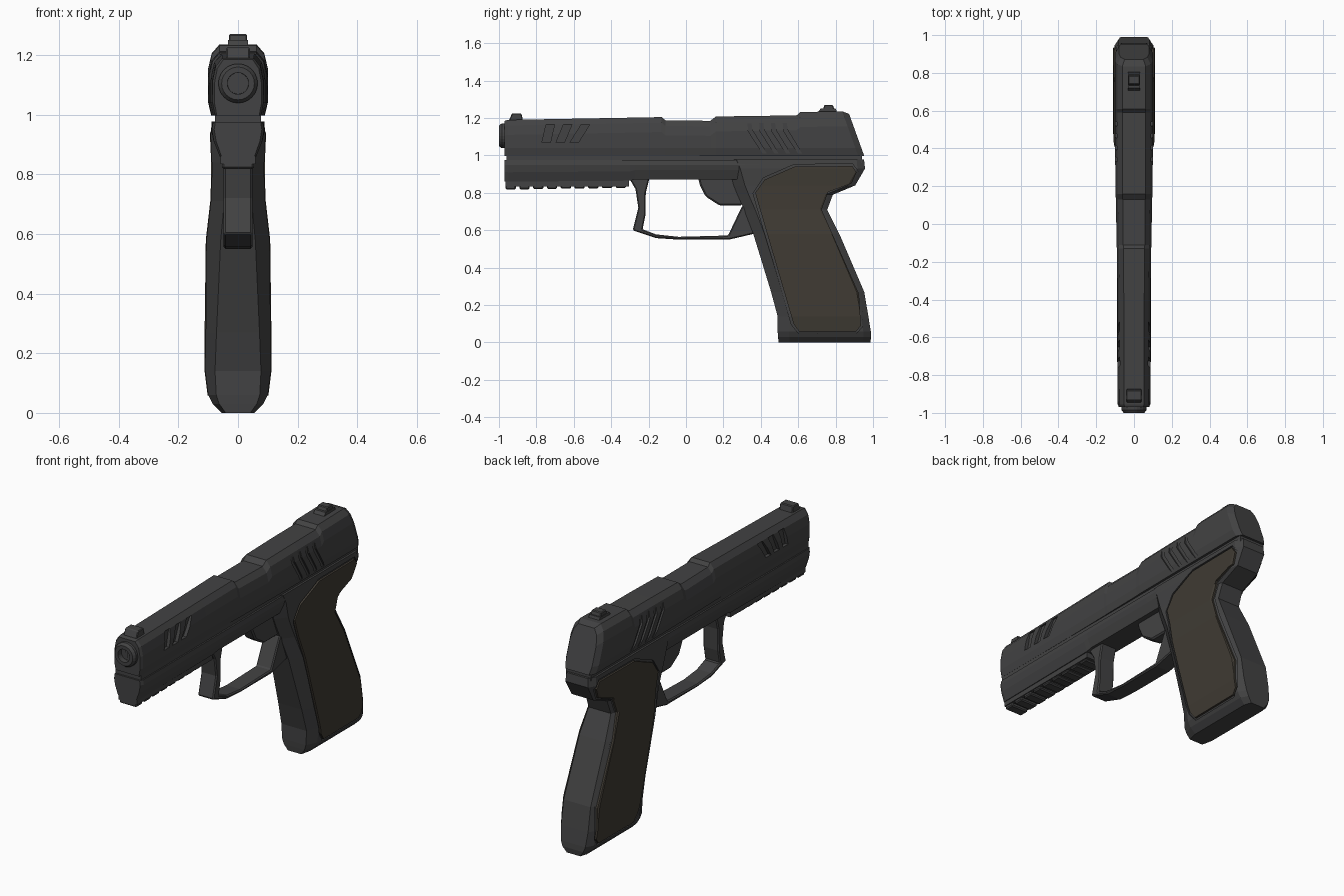
import bpy, bmesh, math
from mathutils import Vector

if "Cube" in bpy.data.objects:
    bpy.data.objects.remove(bpy.data.objects["Cube"])


def material(name, rgb):
    m = bpy.data.materials.new(name)
    m.diffuse_color = (*rgb, 1)
    m.use_nodes = True
    m.node_tree.nodes["Principled BSDF"].inputs["Base Color"].default_value = m.diffuse_color
    return m


DARK = material("dark_metal", (0.055, 0.055, 0.056))
BLACK = material("bore_black", (0.008, 0.008, 0.008))
BROWN = material("grip_brown", (0.05, 0.043, 0.033))


def loft(name, rings, mat=DARK):
    bm = bmesh.new()
    vs = [[bm.verts.new(p) for p in r] for r in rings]
    n = len(vs[0])
    for a, b in zip(vs, vs[1:]):
        for i in range(n):
            j = (i + 1) % n
            bm.faces.new((a[i], a[j], b[j], b[i]))
    bm.faces.new(vs[0])
    bm.faces.new(vs[-1])
    bmesh.ops.recalc_face_normals(bm, faces=bm.faces)
    me = bpy.data.meshes.new(name)
    bm.to_mesh(me)
    bm.free()
    me.materials.append(mat)
    ob = bpy.data.objects.new(name, me)
    bpy.context.collection.objects.link(ob)
    return ob


def prism(name, yz, x0, x1, bevel=0, mat=DARK):
    ob = loft(name, [[(x, y, z) for y, z in yz] for x in (x0, x1)], mat)
    if bevel:
        m = ob.modifiers.new("bevel", "BEVEL")
        m.width, m.segments = bevel, 1
    return ob


def boolean(ob, cutter, op="DIFFERENCE", keep=False):
    m = ob.modifiers.new("cut", "BOOLEAN")
    m.object, m.operation, m.solver = cutter, op, "EXACT"
    bpy.context.view_layer.objects.active = ob
    bpy.ops.object.modifier_apply(modifier=m.name)
    if not keep:
        bpy.data.objects.remove(cutter)


def box(y0, y1, z0, z1):
    return [(y0, z0), (y1, z0), (y1, z1), (y0, z1)]


def mirror(half):
    return half + [(-x, *r) for x, *r in reversed(half)]


def outset(pts, d):
    out, n = [], len(pts)
    for i in range(n):
        t = Vector(pts[(i + 1) % n]) - Vector(pts[i - 1])
        t.normalize()
        out.append((pts[i][0] + t.y * d, pts[i][1] - t.x * d))
    return out


# Slide: lofted front to back, rear end slanted
def slide_ring(y, w, zt, slant=0):
    half = [(.9 * w, .998), (w, 1.04), (w, zt - .08), (.88 * w, zt - .03), (.62 * w, zt)]
    return mirror([(x, y + slant * (zt - z), z) for x, z in half])


slide = loft("slide", [slide_ring(*s) for s in (
    (-.97, .079, 1.185), (-.955, .086, 1.19), (-.4, .087, 1.2), (-.13, .091, 1.205),
    (-.11, .092, 1.188), (.13, .096, 1.185), (.16, .098, 1.208), (.4, .1, 1.212),
    (.59, .1, 1.213), (.61, .1, 1.232), (.835, .1, 1.236, .36), (.872, .08, 1.222, .36))])

# Front vents and rear grip serrations cut into both sides of the slide
for s in (-1, 1):
    for y, lean in ((-.77, .022), (-.695, .04), (-.62, .06)):
        vent = [(y, 1.07), (y + .045, 1.07), (y + .045 + lean, 1.165), (y + lean, 1.165)]
        boolean(slide, prism("vent_cutter", vent, s * .068, s * .2))
    for i in range(4):
        y = .325 + i * .063
        groove = [(y, 1.2), (y + .008, 1.13), (y + .085, 1.01), (y + .107, 1.01),
                  (y + .03, 1.135), (y + .022, 1.2)]
        boolean(slide, prism("groove_cutter", groove, s * .09, s * .2))

# Recessed seam between slide and frame
prism("slide_rail", box(-.96, .94, .96, 1.01), -.077, .077)

# Muzzle: stepped ring with a dark bore
def circle(y, r):
    return [(r * math.cos(a * math.pi / 12), y, 1.105 + r * math.sin(a * math.pi / 12))
            for a in range(24)]


loft("barrel", [circle(y, r) for y, r in
                ((-.9, .066), (-.985, .066), (-1, .055), (-1, .036), (-.9, .034))])
loft("bore", [circle(-.97, .036), circle(-.93, .036)], BLACK)

# Sights
prism("front_sight", [(-.95, 1.18), (-.87, 1.18), (-.88, 1.225), (-.93, 1.225)], -.04, .04, .004)
prism("rear_sight_base", [(.70, 1.225), (.81, 1.225), (.80, 1.25), (.72, 1.25)], -.033, .033)
prism("rear_sight", [(.73, 1.24), (.795, 1.24), (.785, 1.27), (.74, 1.27)], -.03, .03, .004)

# Frame under the slide
def frame_ring(y, w, zb):
    half = [(.7 * w, zb), (w * .92, zb + .05), (w, .95), (.95 * w, .975)]
    return mirror([(x, y, z) for x, z in half])


loft("frame", [frame_ring(*s) for s in (
    (-.97, .08, .862), (-.95, .088, .86), (-.3, .09, .865), (-.27, .09, .872),
    (.2, .091, .872), (.5, .09, .872))])

# Accessory rail with teeth
prism("accessory_rail", box(-.965, -.305, .835, .87), -.058, .058)
for i in range(9):
    y = -.965 + i * .0737
    prism(f"rail_tooth_{i}", box(y, y + .055, .818 + i * .001, .845), -.053, .053, .006)

# Trigger guard and trigger
prism("trigger_guard", [
    (-.305, .88), (-.27, .82), (-.255, .72), (-.285, .6), (-.16, .558), (-.04, .55), (.23, .55),
    (.38, .585), (.36, .74), (.3, .73), (.225, .572), (-.04, .565), (-.16, .578),
    (-.232, .605), (-.217, .68), (-.215, .8), (-.195, .88)], -.048, .048, .006)
prism("trigger", [(.06, .9), (.075, .84), (.105, .78), (.18, .732), (.3, .732), (.34, .9)],
      -.035, .035, .008)

# Grip: horizontal sections from the base up to the frame
SECTIONS = ((0, .495, .985, .055), (.03, .492, .99, .085), (.06, .49, .988, .1),
            (.14, .49, .975, .11), (.27, .455, .953, .11), (.58, .36, .82, .106),
            (.71, .31, .755, .091), (.79, .275, .785, .088), (.84, .255, .905, .088),
            (.93, .23, .957, .092), (.978, .21, .952, .088))


def grip_loft(name, grow=0, mat=DARK):
    rings = []
    for z, yf, yr, w in SECTIONS:
        w += grow
        half = [(w * (.75 - .35 * z), yf), (w, yf + .06), (w, yr - .04), (w * .75, yr)]
        rings.append(mirror([(x, y, z) for x, y in half]))
    return loft(name, rings, mat)


# Brown side panels, set in a shallow groove that follows the grip surface
PANEL = [(.37, .8), (.575, .1), (.605, .058), (.91, .06), (.935, .09), (.925, .26), (.725, .71),
         (.76, .805), (.885, .85), (.912, .91), (.89, .943), (.58, .94), (.42, .87)]
grip = grip_loft("grip")
core = grip_loft("grip_core", -.009)
recess = prism("recess_cutter", outset(PANEL, .012), -.2, .2)
boolean(recess, core, keep=True)
boolean(grip, recess)
panel = prism("grip_panels", PANEL, -.2, .2, mat=BROWN)
boolean(panel, core)
boolean(panel, grip_loft("panel_limit", .002, BROWN), "INTERSECT")
